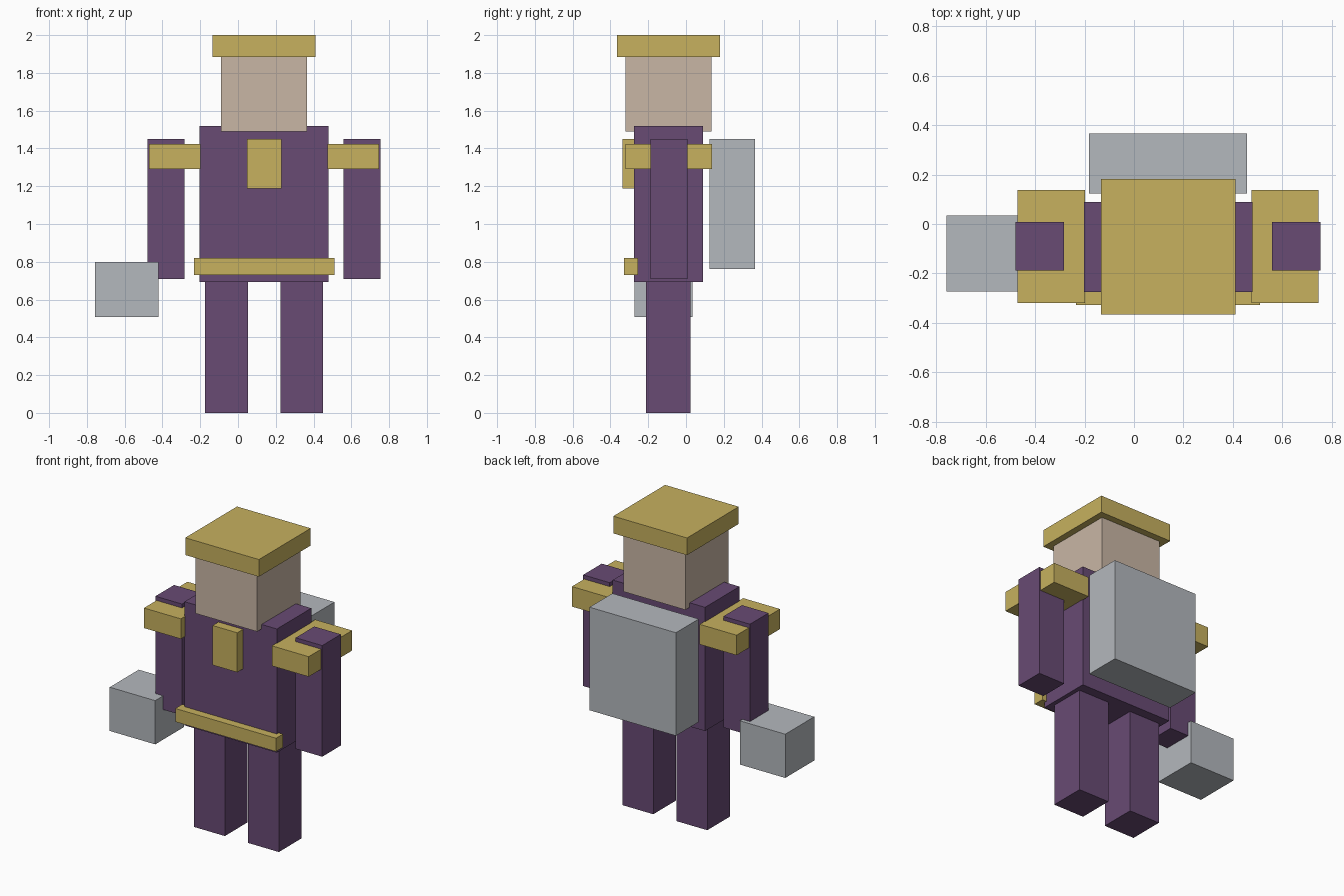
import bpy
from mathutils import Vector

cube = bpy.data.objects.get("Cube")
if cube:
    bpy.data.objects.remove(cube, do_unlink=True)


def material(name, *rgb):
    mat = bpy.data.materials.new(name)
    mat.use_nodes = True
    colour = (*rgb, 1)
    mat.diffuse_color = colour
    mat.node_tree.nodes["Principled BSDF"].inputs["Base Color"].default_value = colour
    return mat


purple = material("purple cloth", .138, .069, .174)
skin = material("tan skin", .584, .468, .376)
gold = material("gold trim", .571, .440, .114)
grey = material("grey metal", .456, .479, .509)


def box(name, mat, low, high):
    """Add a box spanning two opposite corners."""
    low, high = Vector(low), Vector(high)
    bpy.ops.mesh.primitive_cube_add(size=1, location=(low + high) / 2)
    obj = bpy.context.object
    obj.name = obj.data.name = name
    size = high - low
    for v in obj.data.vertices:
        v.co *= size
    obj.data.materials.append(mat)
    return obj


MID = 0.138  # body centre line; the held block shifts it off x = 0


def pair(name, mat, inner, outer, y, z):
    """Add mirrored left and right boxes about the body centre line."""
    box("left_" + name, mat, (MID + inner, y[0], z[0]), (MID + outer, y[1], z[1]))
    box("right_" + name, mat, (MID - outer, y[0], z[0]), (MID - inner, y[1], z[1]))


def centred(name, mat, width, y, z):
    """Add a box centred on the body centre line."""
    box(name, mat, (MID - width / 2, y[0], z[0]), (MID + width / 2, y[1], z[1]))


# Head and cap
centred("head", skin, .456, (-.321, .135), (1.49, 1.89))
centred("cap", gold, .544, (-.365, .181), (1.885, 2))

# Torso and limbs
centred("torso", purple, .682, (-.274, .089), (.694, 1.52))
pair("leg", purple, .086, .313, (-.213, .025), (0, .694))
pair("arm", purple, .42, .616, (-.188, .008), (.708, 1.45))

# Gold trim
pair("shoulder_pad", gold, .336, .608, (-.32, .138), (1.29, 1.424))
centred("belt", gold, .744, (-.327, -.254), (.73, .819))
centred("chest_plate", gold, .182, (-.335, -.27), (1.187, 1.451))

# Backpack and the block held at the right hand
centred("backpack", grey, .638, (.124, .365), (.762, 1.45))
box("held_block", grey, (-.757, -.272, .508), (-.421, .034, .8))
